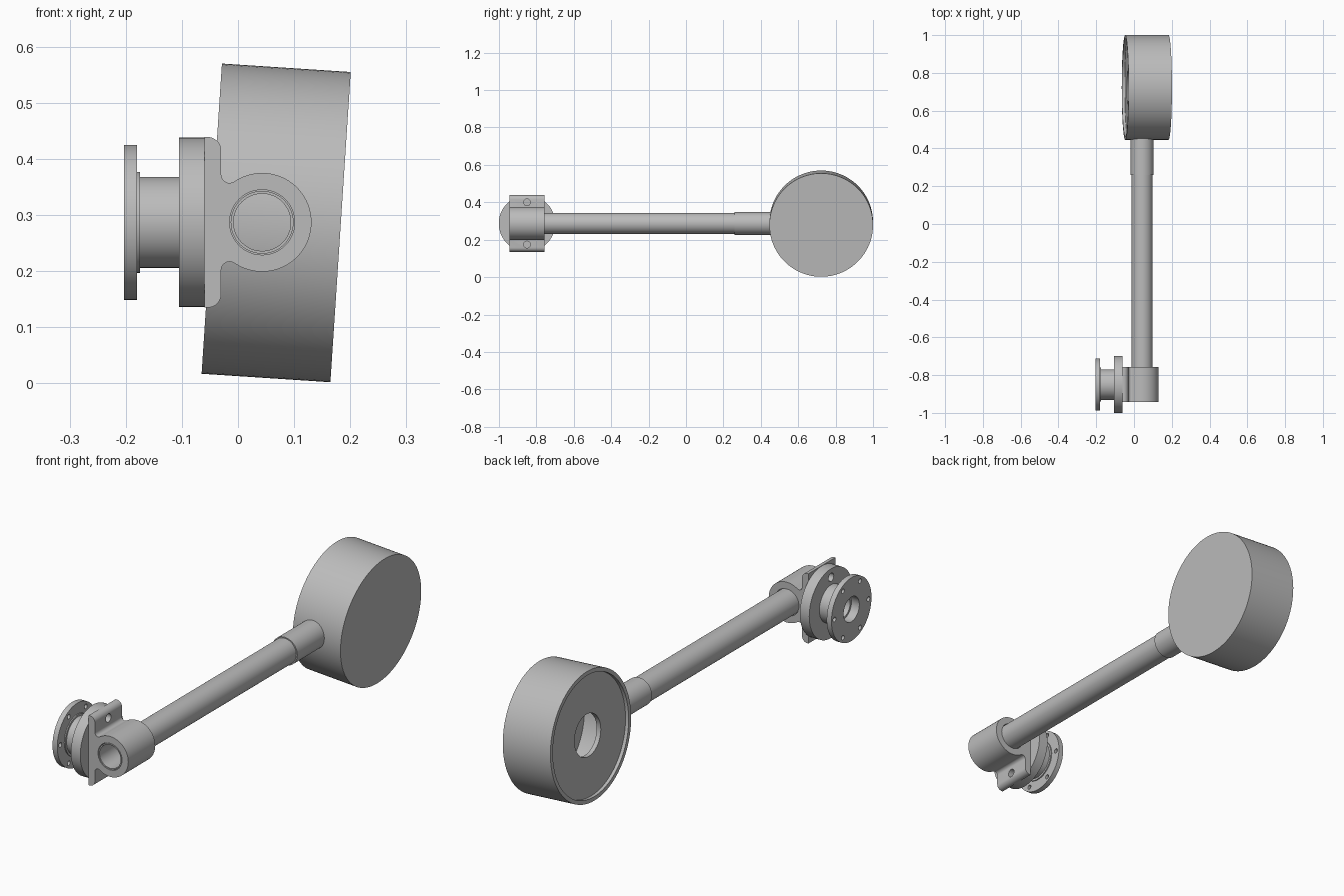
import bpy, bmesh, math
from math import sin, cos, radians, pi
from mathutils import Matrix, Vector

default = bpy.data.objects.get("Cube")
if default:
    bpy.data.objects.remove(default)

grey = bpy.data.materials.new("machined grey")
grey.use_nodes = True
grey.diffuse_color = (0.5, 0.5, 0.5, 1)
grey.node_tree.nodes["Principled BSDF"].inputs["Base Color"].default_value = (0.5, 0.5, 0.5, 1)

ARM_X, ARM_Z = 0.043, 0.287          # arm axis
FLANGE_Y = -0.85                     # flange axis
ALONG_X = Matrix.Identity(4)
ALONG_Y = Matrix.Rotation(pi / 2, 4, 'Z')


def finish(name, bm, matrix):
    bmesh.ops.recalc_face_normals(bm, faces=bm.faces)
    mesh = bpy.data.meshes.new(name)
    bm.to_mesh(mesh)
    bm.free()
    mesh.materials.append(grey)
    obj = bpy.data.objects.new(name, mesh)
    obj.matrix_world = matrix
    bpy.context.collection.objects.link(obj)
    return obj


def lathe(name, profile, matrix, closed=False, sides=64):
    """Spin (axial, radius) points about local x; radius 0 makes a pole."""
    bm = bmesh.new()
    rings = []
    for a, r in profile:
        if r == 0:
            rings.append([bm.verts.new((a, 0, 0))] * sides)
        else:
            rings.append([bm.verts.new((a, r * cos(2 * pi * i / sides), r * sin(2 * pi * i / sides)))
                          for i in range(sides)])
    pairs = list(zip(rings, rings[1:])) + ([(rings[-1], rings[0])] if closed else [])
    for p, q in pairs:
        for i in range(sides):
            j = (i + 1) % sides
            bm.faces.new(list(dict.fromkeys((p[i], p[j], q[j], q[i]))))
    return finish(name, bm, matrix)


def pipe(name, start, end, outer, inner, matrix, sides=48):
    return lathe(name, [(start, outer), (end, outer), (end, inner), (start, inner)],
                 matrix, True, sides)


def drill(obj, start, end, radius, matrix, sides=24):
    cutter = lathe("cutter", [(start, 0), (start, radius), (end, radius), (end, 0)], matrix, sides=sides)
    cutter.hide_render = True
    mod = obj.modifiers.new("hole", 'BOOLEAN')
    mod.operation, mod.solver, mod.object = 'DIFFERENCE', 'EXACT', cutter
    bpy.context.view_layer.objects.active = obj
    bpy.ops.object.modifier_apply(modifier=mod.name)
    bpy.data.objects.remove(cutter)


def arc(cx, cz, r, a, b, n):
    return [(cx + r * cos(radians(a + (b - a) * i / n)), cz + r * sin(radians(a + (b - a) * i / n)))
            for i in range(n + 1)]


# Hollow drum with a recessed, pierced cover plate, slightly tilted
drum_at = Matrix.Translation((0.068, 0.723, 0.286)) @ Matrix.Rotation(radians(3.75), 4, 'Y')
half, plate_in, plate_out = 0.115, -0.08, -0.1
drum = lathe("drum", [(half, 0), (half, 0.277), (-half, 0.277), (-half, 0.26), (plate_out, 0.26),
                      (plate_out, 0.09), (plate_in, 0.09), (plate_in, 0.255),
                      (half - 0.02, 0.255), (half - 0.02, 0)], drum_at, sides=96)

# Arm tube and the sleeve joining it to the drum
arm_at = Matrix.Translation((ARM_X, 0, ARM_Z)) @ ALONG_Y
tube = pipe("arm_tube", -0.9425, 0.45, 0.056, 0.051, arm_at)
sleeve = pipe("arm_sleeve", 0.26, 0.46, 0.061, 0.051, arm_at)

# Clamp: rounded mounting plate filleted into a round boss
fx, fz, fr, boss_r = -0.058, 0.0851, 0.015, 0.088
meet = math.degrees(math.atan2(fz, fx))
upper = [(-0.103, 0.152)]
upper += arc(-0.097, 0.128, 0.024, 90, 0, 8)
upper += arc(fx, fz, fr, 180, 180 + meet, 8)
upper += arc(0, 0, boss_r, meet, 0, 24)[1:]
outline = upper + [(x, -z) for x, z in reversed(upper[:-1])]
bm = bmesh.new()
face = bm.faces.new([bm.verts.new((x, -0.943, z)) for x, z in outline])
out = bmesh.ops.extrude_face_region(bm, geom=[face])
bmesh.ops.translate(bm, vec=(0, 0.186, 0),
                    verts=[v for v in out["geom"] if isinstance(v, bmesh.types.BMVert)])
clamp = finish("clamp", bm, Matrix.Translation((ARM_X, 0, ARM_Z)))
drill(clamp, -1, -0.7, 0.058, arm_at, 48)

# Double flange with stepped hub and bore
flange_at = Matrix.Translation((0, FLANGE_Y, ARM_Z))
flange = lathe("flange_hub", [(-0.06, 0.151), (-0.105, 0.151), (-0.105, 0.081), (-0.175, 0.081),
                              (-0.175, 0.09), (-0.18, 0.09), (-0.18, 0.138), (-0.203, 0.138),
                              (-0.203, 0.054), (-0.165, 0.054), (-0.165, 0.045), (-0.06, 0.045)],
               flange_at, True)

# Bolt holes through clamp plate and large flange, then six in the small flange
for side in (1, -1):
    bolt_at = Matrix.Translation((0, FLANGE_Y, ARM_Z + side * 0.113))
    drill(clamp, -0.13, 0.02, 0.018, bolt_at)
    drill(flange, -0.13, 0.02, 0.018, bolt_at)
for k in range(6):
    spot = Vector((0, 0.117 * cos(k * pi / 3), 0.117 * sin(k * pi / 3)))
    drill(flange, -0.22, -0.15, 0.01, flange_at @ Matrix.Translation(spot), 16)

# Smooth round sides, sharp rims
bpy.ops.object.select_all(action='DESELECT')
for obj in (drum, tube, sleeve, clamp, flange):
    obj.select_set(True)
bpy.context.view_layer.objects.active = drum
bpy.ops.object.shade_smooth_by_angle(angle=radians(30))
